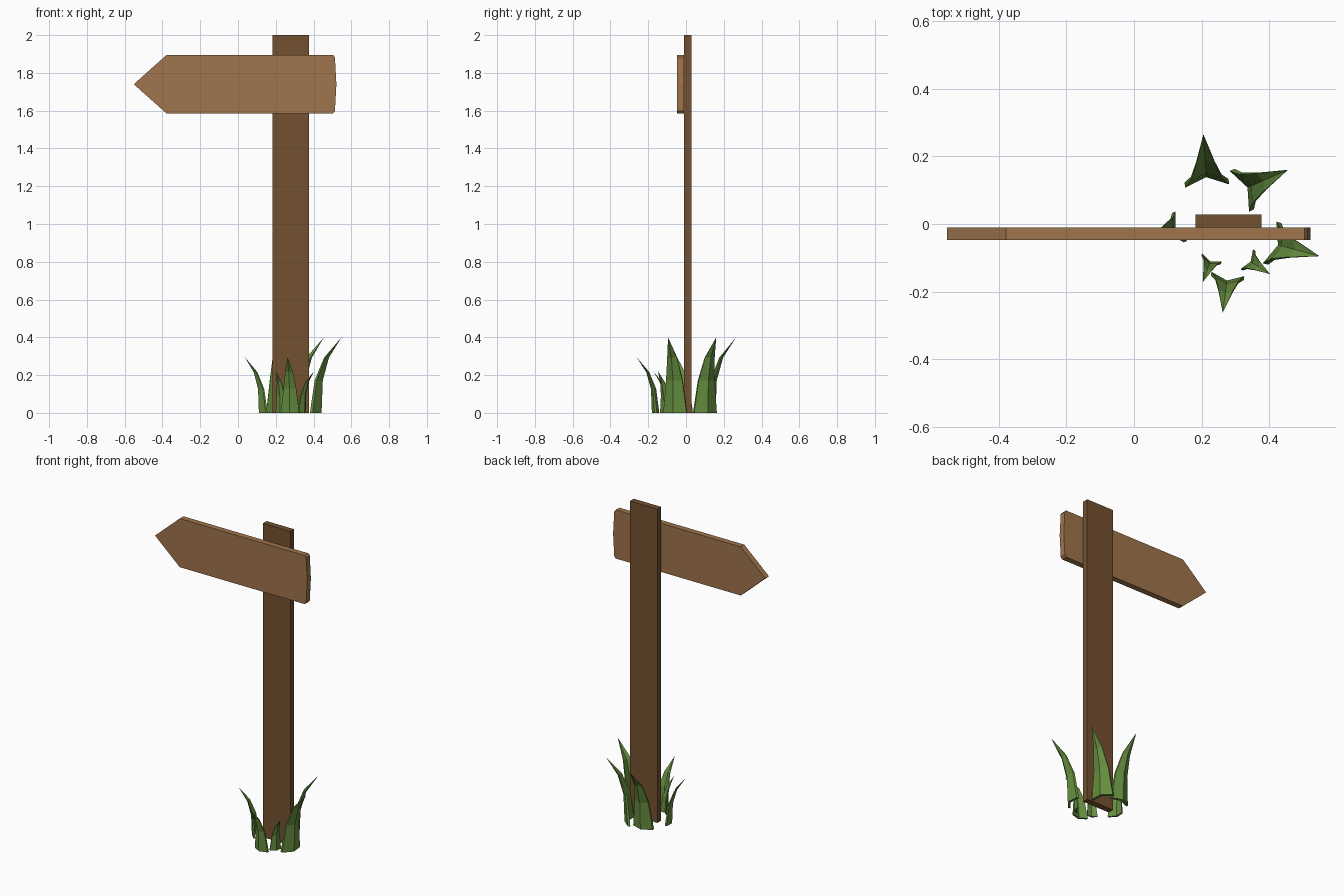
import bpy, bmesh
from mathutils import Vector

if "Cube" in bpy.data.objects:
    bpy.data.objects.remove(bpy.data.objects["Cube"])


def material(name, rgb):
    m = bpy.data.materials.new(name)
    m.diffuse_color = (*rgb, 1)
    m.use_nodes = True
    m.node_tree.nodes["Principled BSDF"].inputs["Base Color"].default_value = m.diffuse_color
    return m


def finish(bm, name, mat):
    bmesh.ops.recalc_face_normals(bm, faces=bm.faces)
    me = bpy.data.meshes.new(name)
    bm.to_mesh(me)
    bm.free()
    me.materials.append(mat)
    ob = bpy.data.objects.new(name, me)
    bpy.context.collection.objects.link(ob)
    return ob


def plank(name, outline, y0, y1, mat):
    """Extrude an x-z outline from y0 to y1."""
    bm = bmesh.new()
    face = bm.faces.new([bm.verts.new((x, y0, z)) for x, z in outline])
    ext = bmesh.ops.extrude_face_region(bm, geom=[face])
    verts = [v for v in ext["geom"] if isinstance(v, bmesh.types.BMVert)]
    bmesh.ops.translate(bm, verts=verts, vec=(0, y1 - y0, 0))
    return finish(bm, name, mat)


def blade(name, a, b, tip, height, mat):
    """Folded grass blade: crescent base between corners a and b, curving out to the tip."""
    a, b, tip = (Vector((*p, 0)) for p in (a, b, tip))
    mid, side = (a + b) / 2, b - a
    width = side.length
    side.normalize()
    out = Vector((-side.y, side.x, 0))
    if out.dot(tip - mid) < 0:
        out = -out
    # cross-section as (sideways, outward) fractions of the width
    section = [(-.5, -.06), (0, .14), (.5, -.06), (.5, .06), (0, .28), (-.5, .06)]
    # rings as (height, lean, size) fractions
    rings = [(0, 0, 1), (.43, .12, .7), (.73, .42, .42)]
    bm = bmesh.new()
    loops = []
    for h, lean, size in rings:
        c = mid + (tip - mid) * lean + Vector((0, 0, h * height))
        loops.append([bm.verts.new(c + (side * u + out * v) * width * size)
                      for u, v in section])
    top = bm.verts.new(tip + Vector((0, 0, height)))
    for i in range(6):
        j = (i + 1) % 6
        for lo, hi in zip(loops, loops[1:]):
            bm.faces.new((lo[i], lo[j], hi[j], hi[i]))
        bm.faces.new((loops[-1][i], loops[-1][j], top))
    base = loops[0]
    bm.faces.new((base[0], base[1], base[4], base[5]))
    bm.faces.new((base[1], base[2], base[3], base[4]))
    return finish(bm, name, mat)


dark_wood = material("dark_wood", (0.175, 0.083, 0.031))
light_wood = material("light_wood", (0.35, 0.178, 0.073))
green = material("grass_green", (0.133, 0.27, 0.05))

# Upright post
plank("post", [(.182, 0), (.376, 0), (.376, 2), (.182, 2)], -.01, .028, dark_wood)

# Arrow board with bowed right end
plank("arrow_sign", [(-.552, 1.74), (-.378, 1.585), (.503, 1.585), (.513, 1.597),
                     (.521, 1.74), (.513, 1.883), (.503, 1.895), (-.378, 1.895)],
      -.047, -.01, light_wood)

# Grass blades around the foot: base corners, tip, height
blades = [
    ((.15, .115), (.28, .125), (.205, .265), .40),
    ((.29, .16), (.347, .04), (.455, .16), .40),
    ((.428, .005), (.388, -.118), (.548, -.095), .40),
    ((.355, -.077), (.318, -.135), (.402, -.148), .22),
    ((.228, -.147), (.325, -.16), (.262, -.262), .295),
    ((.200, -.09), (.258, -.115), (.203, -.172), .22),
    ((.118, .035), (.152, -.052), (.036, -.047), .295),
]
for i, spec in enumerate(blades, 1):
    blade(f"grass_blade_{i}", *spec, green)
